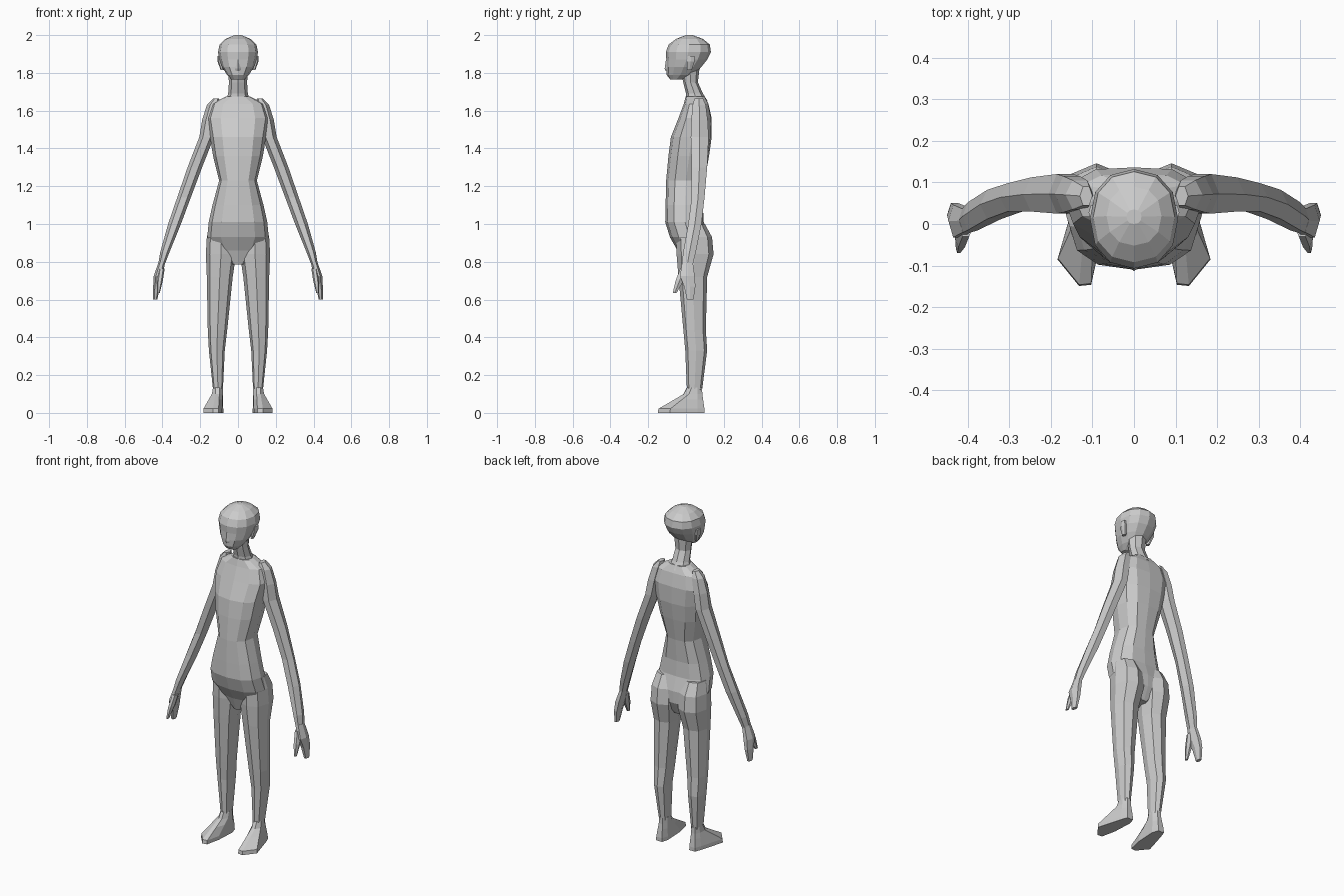
import bpy, bmesh
from math import sin, cos, pi, copysign


def skin(name, loops, mirror=False):
    """Bridge stacked point loops into a capped, flat-shaded shell."""
    bm = bmesh.new()
    rows = [[bm.verts.new(p) for p in loop] for loop in loops]
    n = len(rows[0])
    for a, b in zip(rows, rows[1:]):
        for i in range(n):
            j = (i + 1) % n
            bm.faces.new((a[i], a[j], b[j], b[i]))
    bm.faces.new(rows[0])
    bm.faces.new(rows[-1])
    bmesh.ops.recalc_face_normals(bm, faces=bm.faces)
    me = bpy.data.meshes.new(name)
    bm.to_mesh(me)
    bm.free()
    ob = bpy.data.objects.new(name, me)
    bpy.context.collection.objects.link(ob)
    if mirror:
        ob.modifiers.new("Mirror", 'MIRROR').use_mirror_merge = False
    return ob


def ring(z, x0, x1, y0, y1, n, power=1.0, groove=0.0):
    """Horizontal rounded polygon that fills the given x and y extents."""
    pts = []
    for i in range(n):
        c, s = cos(2 * pi * i / n), sin(2 * pi * i / n)
        c = copysign(abs(c) ** power, c) if abs(c) > 1e-6 else 0
        s = copysign(abs(s) ** power, s) if abs(s) > 1e-6 else 0
        pts.append([c, s])
    mx = max(p[0] for p in pts)
    my = max(p[1] for p in pts)
    out = []
    for c, s in pts:
        y = (y0 + y1) / 2 + s / my * (y1 - y0) / 2
        if c == 0 and s > 0:
            y -= groove
        out.append(((x0 + x1) / 2 + c / mx * (x1 - x0) / 2, y, z))
    return out


def limb(name, rows, n, power=1.0):
    return skin(name, [ring(*r, n, power) for r in rows], True)


def trunk(name, rows, n, power=1.0, groove=0.0):
    return skin(name, [ring(z, -w, w, a, b, n, power, groove) for z, w, a, b in rows])


# Head and neck: height, half width, front, back
trunk("head", [
    (1.765, .035, -.083, -.02), (1.79, .058, -.103, .045), (1.83, .084, -.105, .08),
    (1.87, .098, -.104, .112), (1.91, .106, -.107, .132), (1.95, .098, -.092, .126),
    (1.98, .066, -.052, .09), (2.0, .018, .0, .035)], 12, .9)
trunk("neck", [
    (1.65, .065, .0, .115), (1.69, .052, .0, .09), (1.75, .048, -.015, .063),
    (1.83, .055, -.03, .072)], 8)
trunk("nose", [(1.81, .014, -.108, -.09), (1.822, .016, -.113, -.09),
               (1.87, .006, -.106, -.09)], 4)
limb("ear", [(1.815, .075, .092, .005, .03), (1.86, .085, .108, .005, .045),
             (1.89, .09, .109, .01, .045)], 6)

# Torso from crotch to collar
trunk("torso", [
    (.785, .03, -.02, .09), (.86, .125, -.045, .125), (.93, .163, -.085, .125),
    (1.01, .155, -.11, .1), (1.1, .135, -.108, .095), (1.23, .1, -.105, .105),
    (1.36, .132, -.093, .128), (1.46, .148, -.08, .142), (1.56, .165, -.04, .142),
    (1.635, .14, -.012, .125), (1.675, .065, -.002, .105)], 12, .85, .006)

# Legs: height, inner, outer, front, back
limb("leg", [
    (1.0, .03, .15, -.04, .1), (.93, .015, .165, -.05, .138), (.84, .01, .17, -.05, .146),
    (.72, .028, .165, -.04, .112), (.44, .057, .16, -.014, .105),
    (.33, .07, .154, -.004, .112), (.12, .08, .132, .005, .085)], 8, .85)

# Feet: blend from the ankle outline down to the sole outline
ankle = [(.08, .06), (.095, .085), (.118, .085), (.132, .06),
         (.132, .03), (.118, .007), (.098, .005), (.08, .03)]
sole = [(.078, .06), (.09, .098), (.128, .098), (.142, .06),
        (.184, -.085), (.132, -.149), (.103, -.146), (.084, -.06)]
skin("foot", [[(a[0] + (s[0] - a[0]) * t, a[1] + (s[1] - a[1]) * t, z)
               for a, s in zip(ankle, sole)]
              for z, t in [(0, 1), (.022, .98), (.07, .45), (.1, .12), (.135, 0)]], True)

# Arms from shoulder to wrist
limb("arm", [
    (1.665, .1, .13, .045, .09), (1.63, .095, .165, .035, .105), (1.55, .11, .19, .028, .115),
    (1.46, .127, .205, .025, .12), (1.3, .19, .267, .03, .112), (1.14, .25, .322, .03, .098),
    (1.0, .302, .37, .012, .082), (.85, .363, .412, -.015, .052),
    (.785, .388, .423, -.022, .036)], 6)

# Hands with a separate thumb
limb("hand", [
    (.8, .385, .42, -.02, .036), (.725, .4, .446, -.032, .046), (.67, .413, .449, -.01, .05),
    (.6, .427, .449, .005, .04)], 6)
limb("thumb", [
    (.765, .388, .42, -.03, .01), (.7, .398, .43, -.055, -.012),
    (.635, .414, .428, -.07, -.05)], 6)
